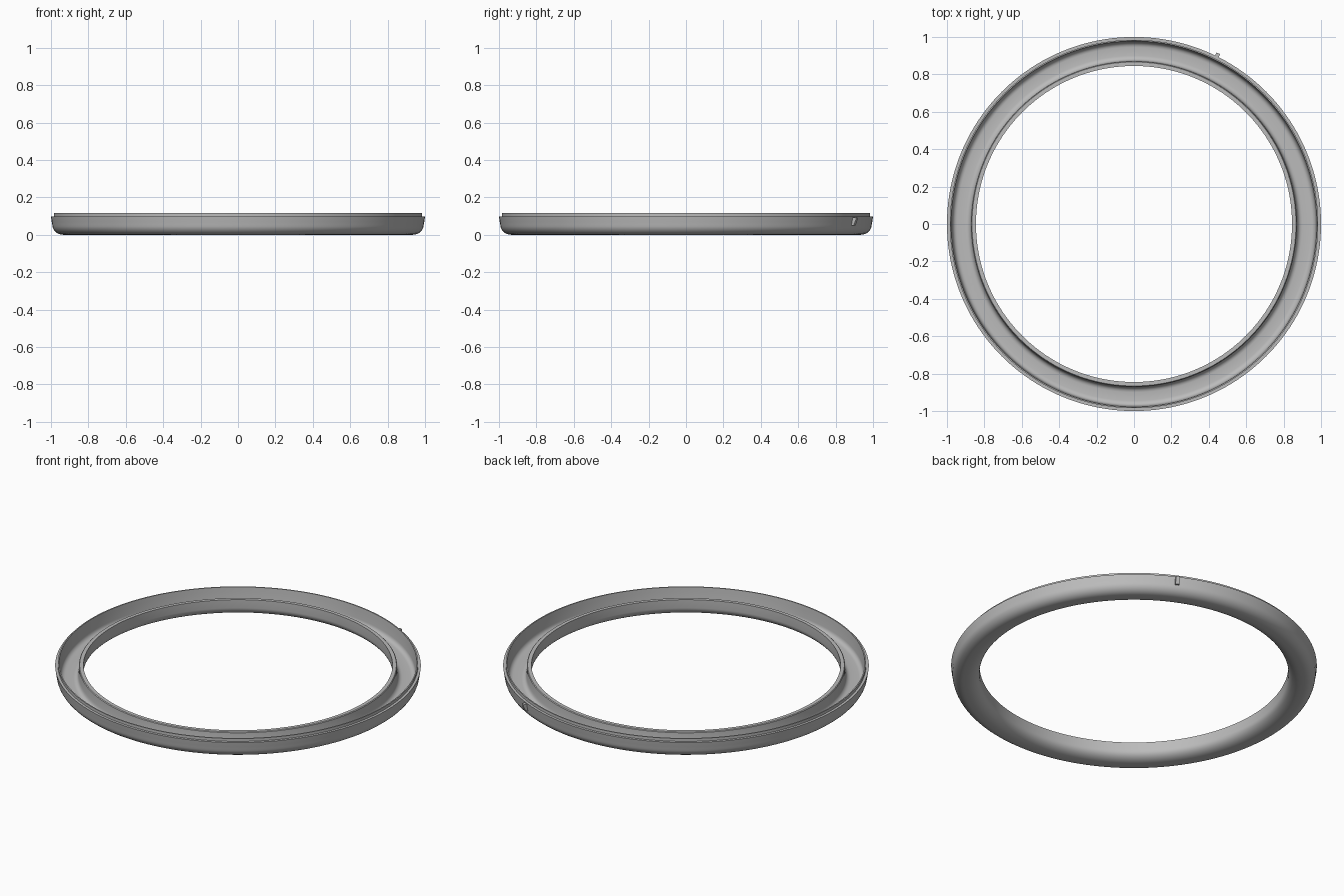
import bpy, bmesh, math
from mathutils import Matrix, Vector

if "Cube" in bpy.data.objects:
    bpy.data.objects.remove(bpy.data.objects["Cube"])

SEGMENTS = 160
grey = bpy.data.materials.new("plain grey")
grey.diffuse_color = (0.5, 0.5, 0.5, 1)
grey.use_nodes = True
grey.node_tree.nodes["Principled BSDF"].inputs["Base Color"].default_value = grey.diffuse_color


def finish(name, bm):
    bmesh.ops.recalc_face_normals(bm, faces=bm.faces)
    mesh = bpy.data.meshes.new(name)
    bm.to_mesh(mesh)
    bm.free()
    mesh.materials.append(grey)
    ob = bpy.data.objects.new(name, mesh)
    bpy.context.collection.objects.link(ob)
    bpy.ops.object.select_all(action='DESELECT')
    ob.select_set(True)
    bpy.context.view_layer.objects.active = ob
    bpy.ops.object.shade_smooth_by_angle(angle=math.radians(30))
    return ob


def arc(cx, cz, rx, rz, start, end, steps=8):
    angles = [math.radians(start + (end - start) * i / steps) for i in range(steps + 1)]
    return [(cx + rx * math.cos(a), cz + rz * math.sin(a)) for a in angles]


# Ring channel: rounded underside, stepped outer rim, hollow top, inner lip
profile = [(0.985, 0.115), (0.985, 0.098), (1.0, 0.098), (0.996, 0.07)]
profile += arc(0.935, 0.055, 0.058, 0.055, 0, -90)
profile += arc(0.915, 0.05, 0.07, 0.05, -90, -180)
profile += [(0.845, 0.1), (0.866, 0.1), (0.87, 0.096), (0.872, 0.05)]
profile += arc(0.9, 0.045, 0.027, 0.027, 180, 270, 5)
profile += arc(0.945, 0.045, 0.027, 0.027, 270, 360, 5)
profile += [(0.976, 0.09), (0.978, 0.115)]

bm = bmesh.new()
rings = []
for i in range(SEGMENTS):
    a = 2 * math.pi * i / SEGMENTS
    rings.append([bm.verts.new((r * math.cos(a), r * math.sin(a), z)) for r, z in profile])
n = len(profile)
for i in range(SEGMENTS):
    here, there = rings[i], rings[(i + 1) % SEGMENTS]
    for j in range(n):
        k = (j + 1) % n
        bm.faces.new((here[j], there[j], there[k], here[k]))
finish("ring_channel", bm)

# Small tapered tab on the outer wall
bm = bmesh.new()
side = [(0.985, 0.092), (1.018, 0.092), (1.018, 0.08), (1.005, 0.05), (0.985, 0.05)]
face = bm.faces.new([bm.verts.new((r, -0.011, z)) for r, z in side])
extruded = bmesh.ops.extrude_face_region(bm, geom=[face])
bmesh.ops.translate(bm, vec=Vector((0, 0.022, 0)),
                    verts=[v for v in extruded["geom"] if isinstance(v, bmesh.types.BMVert)])
bmesh.ops.rotate(bm, verts=bm.verts, cent=(0, 0, 0),
                 matrix=Matrix.Rotation(math.radians(63.7), 3, 'Z'))
finish("side_tab", bm)
